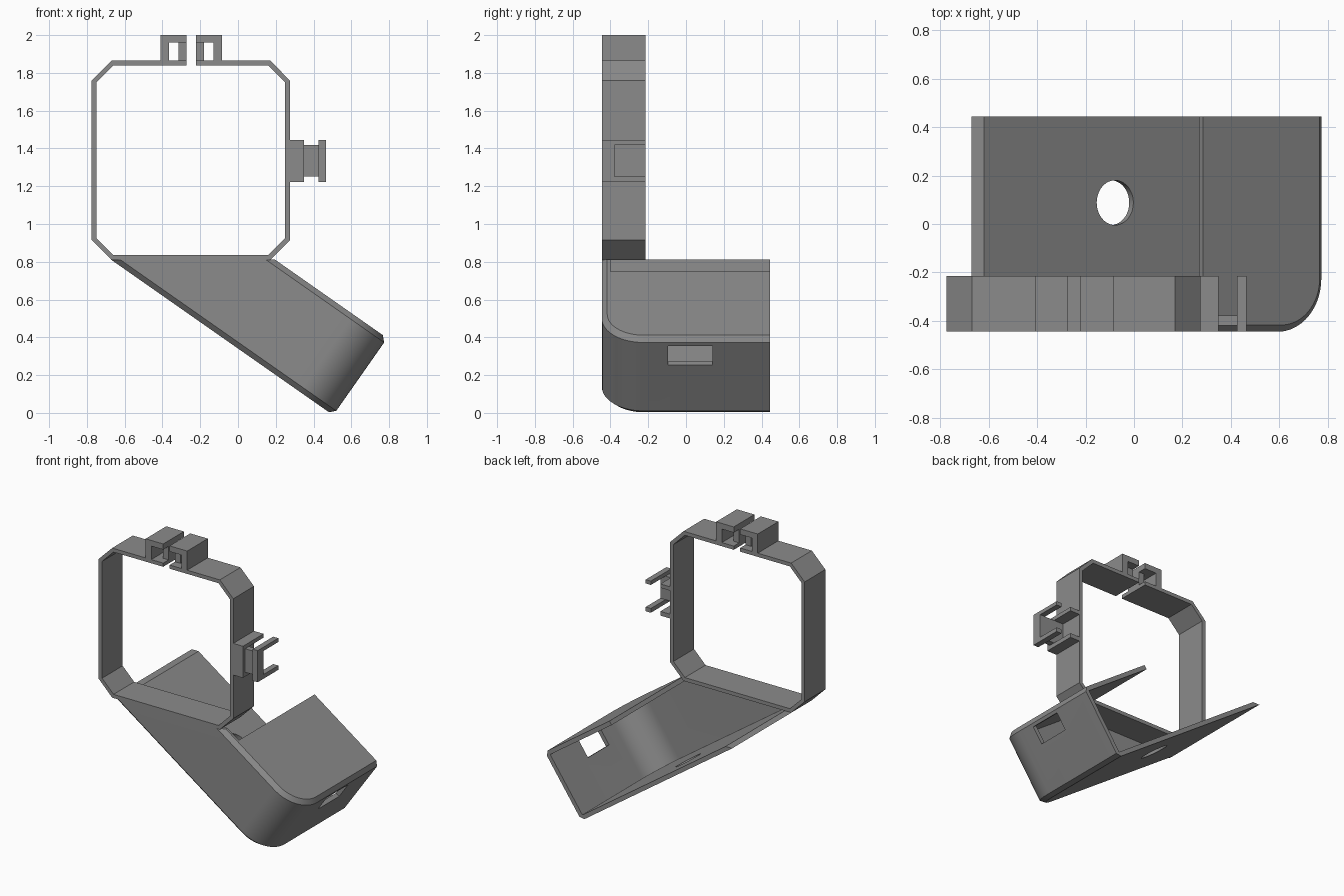
import bpy, bmesh, math
from mathutils import Matrix

if "Cube" in bpy.data.objects:
    bpy.data.objects.remove(bpy.data.objects["Cube"])

grey = bpy.data.materials.new("grey plastic")
grey.diffuse_color = (0.26, 0.26, 0.26, 1)
grey.use_nodes = True
grey.node_tree.nodes["Principled BSDF"].inputs["Base Color"].default_value = grey.diffuse_color
Y0, Y1, YS = -0.445, 0.445, -0.215      # front, back, rear edge of the strip
TILT = Matrix.Rotation(math.radians(35), 4, 'Y')   # tray frame: x along, z normal


def make(name, bm, matrix=None):
    if matrix:
        bm.transform(matrix)
    bmesh.ops.recalc_face_normals(bm, faces=bm.faces)
    me = bpy.data.meshes.new(name)
    bm.to_mesh(me)
    bm.free()
    ob = bpy.data.objects.new(name, me)
    bpy.context.collection.objects.link(ob)
    me.materials.append(grey)
    return ob


def box(name, x, y, z, matrix=None):
    bm = bmesh.new()
    bmesh.ops.create_cube(bm, size=1)
    for v in bm.verts:
        v.co = [a + (b - a) * (c + 0.5) for (a, b), c in zip((x, y, z), v.co)]
    return make(name, bm, matrix)


def loft(name, sections, matrix=None):
    """Skin a stack of equal-length outlines and cap both ends."""
    bm = bmesh.new()
    rings = [[bm.verts.new(p) for p in s] for s in sections]
    n = len(rings[0])
    for a, b in zip(rings, rings[1:]):
        for i in range(n):
            j = (i + 1) % n
            bm.faces.new((a[i], a[j], b[j], b[i]))
    bm.faces.new(rings[0])
    bm.faces.new(rings[-1])
    return make(name, bm, matrix)


def boolean(ob, cutter, op='DIFFERENCE'):
    m = ob.modifiers.new("cut", 'BOOLEAN')
    m.operation, m.object, m.solver = op, cutter, 'EXACT'
    bpy.context.view_layer.objects.active = ob
    bpy.ops.object.modifier_apply(modifier=m.name)
    bpy.data.objects.remove(cutter)


# Tilted tray: rounded front corner, chamfered rims, open at back and upper end
U1, N0, N1, R, C, T = 0.42, 0.279, 0.777, 0.22, 0.028, 0.03


def plan(n, inset, u0=-1.3, back=Y1, steps=16):
    r, u, y = R - inset, U1 - R, Y0 + R
    pts = [(u0, back, n), (u0, Y0 + inset, n)]
    for i in range(steps + 1):
        a = math.pi / 2 * (i / steps - 1)
        pts.append((u + r * math.cos(a), y + r * math.sin(a), n))
    return pts + [(U1 - inset, back, n)]


tray = loft("tilted_tray", [plan(N0, C), plan(N0 + C, 0), plan(N1 - C, 0), plan(N1, C)], TILT)
boolean(tray, loft("cavity", [plan(N0 + T, T, -2, 1), plan(N1 - T, T, -2, 1)], TILT))
# upper plate stops short, leaving the front wall running up to the frame
boolean(tray, box("plate_cut", (-2, -0.195), (-0.40, 1), (N1 - 0.06, 1.2), TILT))
# level trim where the tray meets the frame
boolean(tray, box("level_trim", (-3, 3), (-2, 2), (0.811, 4)))
# slot in the end wall
boolean(tray, box("slot_cut", (0.3, 0.6), (-0.095, 0.14), (0.605, 0.727), TILT))
# round hole in the lower plate
bm = bmesh.new()
bmesh.ops.create_cone(bm, cap_ends=True, segments=40, radius1=0.0925, radius2=0.0925, depth=0.2)
bm.transform(Matrix.Translation((-0.312, 0.088, N0 + 0.015)))
boolean(tray, make("hole_cut", bm, TILT))
bpy.ops.object.select_all(action='DESELECT')
tray.select_set(True)
bpy.context.view_layer.objects.active = tray
bpy.ops.object.shade_smooth_by_angle(angle=math.radians(20))


# Eight-sided strap frame, split at the top
def octagon(d):
    x0, x1, z0, z1, c = -0.775 + d, 0.275 - d, 0.81 + d, 1.865 - d, 0.105 - 0.586 * d
    return [(-0.222, z1), (x1 - c, z1), (x1, z1 - c), (x1, z0 + c), (x1 - c, z0),
            (x0 + c, z0), (x0, z0 + c), (x0, z1 - c), (x0 + c, z1), (-0.272, z1)]


outline = octagon(0) + octagon(0.026)[::-1]
loft("strap_frame", [[(x, y, z) for x, z in outline] for y in (Y0, YS)])

# Pair of clamp lugs beside the split, mirrored about its centre
MID = -0.247
for side, s in (("left", -1), ("right", 1)):
    def span(a, b):
        return tuple(sorted((MID + s * a, MID + s * b)))
    box(side + "_lug_outer_wall", span(0.118, 0.162), (Y0, YS), (1.86, 2.0))
    box(side + "_lug_top", span(0.025, 0.118), (Y0, YS), (1.96, 2.0))
    box(side + "_lug_inner_wall", span(0.025, 0.068), (-0.385, -0.275), (1.86, 1.96))

# Side hook: two forked plates joined by a neck, open toward the back
for name, x in (("hook_base", (0.27, 0.35)), ("hook_flange", (0.425, 0.465))):
    box(name + "_web", x, (Y0, -0.378), (1.222, 1.445))
    box(name + "_lower_prong", x, (-0.378, YS), (1.222, 1.252))
    box(name + "_upper_prong", x, (-0.378, YS), (1.418, 1.445))
box("hook_neck", (0.35, 0.425), (-0.42, -0.378), (1.252, 1.418))
